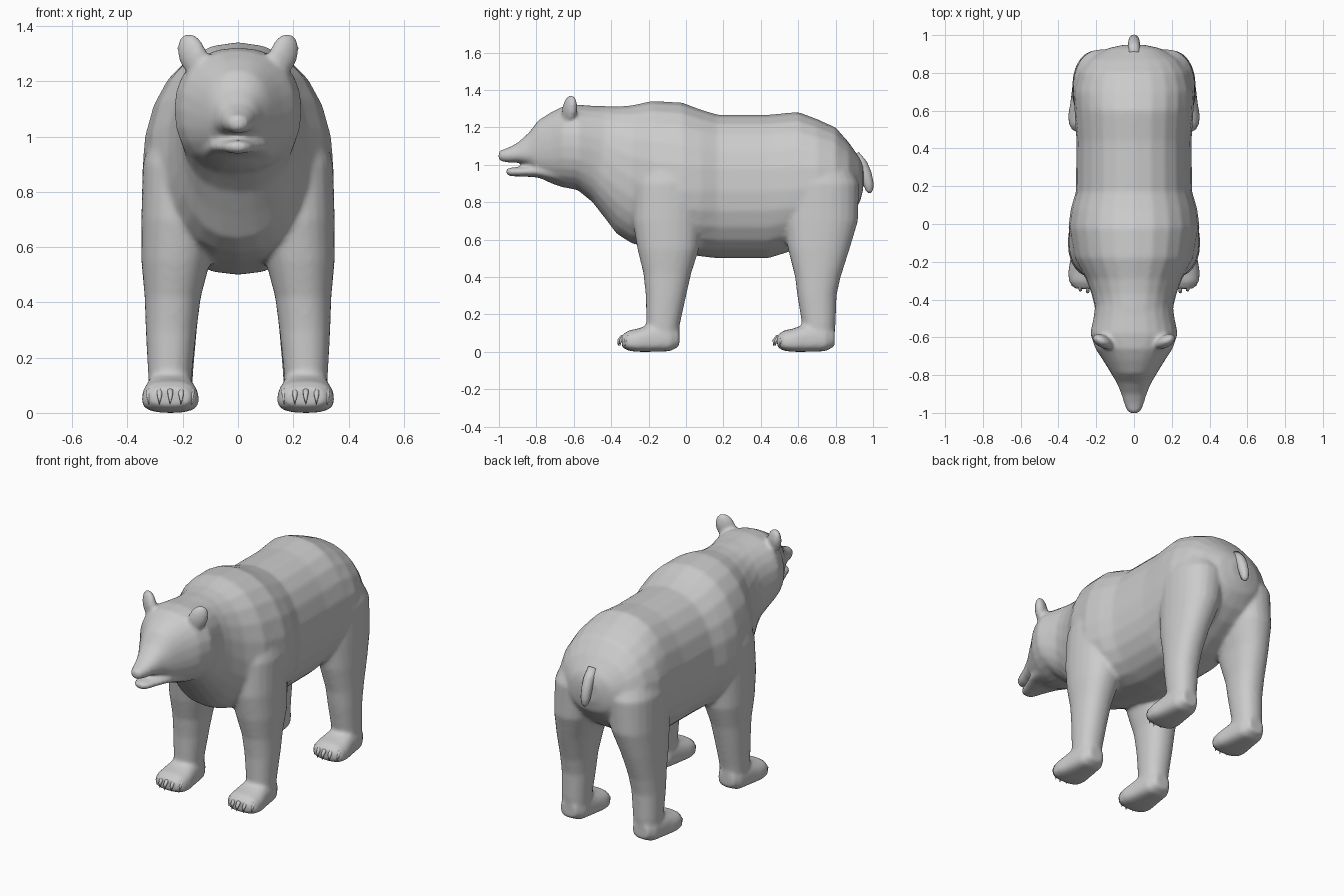
import bpy, bmesh, math
from mathutils import Vector, Matrix

N = 24


def curve(c, k):
    return math.copysign(abs(c) ** k, c)


def ring_y(y, zb, zm, zt, hw, x=0.0, k=0.9):
    # upright cross-section: bottom, widest height, top, half width
    pts = []
    for i in range(N):
        a = 2 * math.pi * i / N
        s = curve(math.sin(a), k)
        pts.append(Vector((x + hw * curve(math.cos(a), k), y,
                           zm + s * (zt - zm if s > 0 else zm - zb))))
    return pts


def ring_z(z, x, y, hx, hy, side):
    # level cross-section of a leg
    return [Vector((side * (x + hx * curve(math.cos(2 * math.pi * i / N), 0.9)),
                    y + hy * curve(math.sin(2 * math.pi * i / N), 0.9), z)) for i in range(N)]


def loft(bm, rings):
    rows = [[bm.verts.new(p) for p in r] for r in rings]
    n = len(rows[0])
    faces = [bm.faces.new(rows[0]), bm.faces.new(rows[-1])]
    for a, b in zip(rows, rows[1:]):
        for i in range(n):
            j = (i + 1) % n
            faces.append(bm.faces.new((a[i], a[j], b[j], b[i])))
    bmesh.ops.recalc_face_normals(bm, faces=faces)


def tube(bm, path, radii, n):
    path = [Vector(p) for p in path]
    rings = []
    for i, (p, r) in enumerate(zip(path, radii)):
        t = path[min(i + 1, len(path) - 1)] - path[max(i - 1, 0)]
        q = t.to_track_quat('Z', 'X')
        rings.append([p + q @ Vector((r * math.cos(2 * math.pi * k / n),
                                      r * math.sin(2 * math.pi * k / n), 0)) for k in range(n)])
    loft(bm, rings)


def finish(bm, name):
    me = bpy.data.meshes.new(name)
    bm.to_mesh(me)
    bm.free()
    me.shade_smooth()
    ob = bpy.data.objects.new(name, me)
    bpy.context.collection.objects.link(ob)
    return ob


body = bmesh.new()

# torso, chest to rump
loft(body, [ring_y(*r) for r in (
    (-.50, .80, 1.06, 1.315, .20), (-.43, .71, 1.03, 1.315, .21),
    (-.37, .63, .98, 1.312, .225), (-.29, .58, .93, 1.318, .255),
    (-.18, .55, .88, 1.342, .32), (-.02, .525, .86, 1.333, .348),
    (.08, .51, .86, 1.295, .335), (.17, .50, .86, 1.268, .308),
    (.44, .50, .86, 1.268, .305), (.60, .55, .87, 1.283, .315),
    (.70, .60, .88, 1.245, .32), (.80, .66, .89, 1.20, .295),
    (.87, .72, .90, 1.12, .245), (.93, .80, .92, 1.035, .14),
    (.948, .87, .93, .99, .06))])

# head with upper muzzle
loft(body, [ring_y(*r) for r in (
    (-.40, .70, 1.05, 1.31, .20), (-.50, .80, 1.08, 1.316, .215),
    (-.58, .865, 1.10, 1.322, .232), (-.66, .88, 1.10, 1.312, .205),
    (-.72, .90, 1.08, 1.282, .165), (-.79, .935, 1.07, 1.238, .122),
    (-.84, .995, 1.06, 1.172, .092), (-.90, 1.012, 1.055, 1.118, .067),
    (-.95, 1.012, 1.05, 1.092, .053), (-.99, 1.018, 1.05, 1.078, .036),
    (-1.002, 1.03, 1.05, 1.068, .02))])

# lower jaw
loft(body, [ring_y(*r) for r in (
    (-.68, .90, .95, 1.0, .14), (-.80, .933, .965, 1.0, .103),
    (-.88, .938, .963, .988, .07), (-.94, .938, .962, .984, .047),
    (-.962, .95, .965, .978, .025))])

claws = bmesh.new()
for side in (-1, 1):
    # ears
    m = (Matrix.Translation((side * .165, -.622, 1.295))
         @ Matrix.Rotation(side * math.radians(28), 4, 'Z')
         @ Matrix.Rotation(side * math.radians(22), 4, 'Y')
         @ Matrix.Diagonal((.056, .034, .082, 1)))
    bmesh.ops.create_uvsphere(body, u_segments=16, v_segments=10, radius=1, matrix=m)

    # front leg
    loft(body, [ring_z(*r, side) for r in (
        (.04, .245, -.125, .075, .08), (.15, .246, -.122, .08, .09),
        (.30, .242, -.107, .092, .108), (.42, .236, -.10, .102, .128),
        (.55, .225, -.095, .125, .165), (.70, .21, -.10, .14, .185),
        (.90, .20, -.09, .145, .19), (1.10, .17, -.08, .12, .14))])

    # hind leg
    loft(body, [ring_z(*r, side) for r in (
        (.04, .242, .71, .075, .08), (.15, .242, .71, .08, .09),
        (.30, .237, .70, .088, .105), (.40, .232, .705, .094, .122),
        (.55, .218, .71, .11, .165), (.70, .192, .72, .135, .20),
        (.90, .17, .72, .152, .205), (1.05, .15, .70, .12, .15))])

    # paws and claws
    for heel in (-.035, .795):
        x = side * .245
        loft(body, [ring_y(heel + d, zb, zm, zt, hw, x, .75) for d, zb, zm, zt, hw in (
            (0, .03, .07, .12, .05), (-.05, .003, .06, .15, .08),
            (-.15, 0, .05, .15, .092), (-.22, 0, .045, .125, .104),
            (-.27, .005, .045, .115, .1), (-.308, .025, .05, .09, .07))])
        for i in range(-2, 3):
            cx = x + i * .039
            y = heel + .009 * i * i
            tube(claws, [(cx, y - .28, .08), (cx, y - .308, .078),
                         (cx, y - .324, .06), (cx, y - .328, .03)],
                 (.009, .012, .009, .001), 6)

# blend all flesh parts into one skin
bear = finish(body, "bear_body")
rem = bear.modifiers.new("blend", 'REMESH')
rem.mode = 'VOXEL'
rem.voxel_size = .011
rem.use_smooth_shade = True
sm = bear.modifiers.new("soften", 'SMOOTH')
sm.factor = .5
sm.iterations = 8

finish(claws, "claws")

# tail
tail = bmesh.new()
tube(tail, [(0, .90, 1.05), (0, .94, 1.0), (0, .962, .95), (0, .975, .90), (0, .981, .865), (0, .982, .85)],
     (.03, .032, .031, .028, .02, .008), 12)
finish(tail, "tail")
